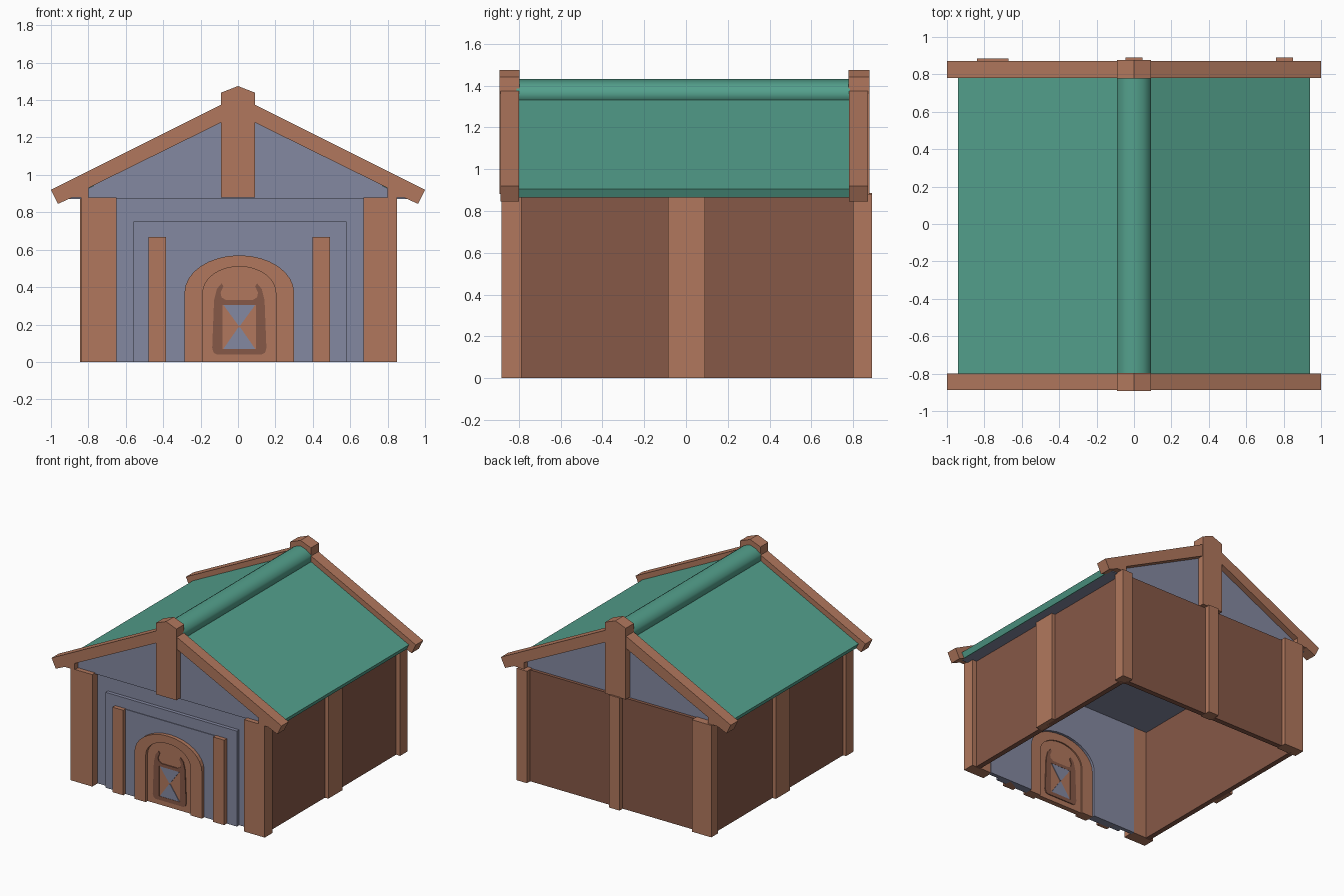
import bpy, bmesh, math

if "Cube" in bpy.data.objects:
    bpy.data.objects.remove(bpy.data.objects["Cube"])


def material(name, rgb):
    m = bpy.data.materials.new(name)
    m.diffuse_color = (*rgb, 1)
    m.use_nodes = True
    m.node_tree.nodes["Principled BSDF"].inputs["Base Color"].default_value = m.diffuse_color
    return m


WOOD = material("light_wood", (0.44, 0.187, 0.11))
DARK = material("dark_wood", (0.24, 0.098, 0.063))
STONE = material("blue_grey_plaster", (0.23, 0.247, 0.355))
GREEN = material("green_roof", (0.088, 0.355, 0.265))


def prism(name, pts, y0, y1, mat):
    """Extrude an (x, z) profile from y0 to y1."""
    bm = bmesh.new()
    f = bm.faces.new([bm.verts.new((x, y0, z)) for x, z in pts])
    ext = bmesh.ops.extrude_face_region(bm, geom=[f], use_keep_orig=True)
    for v in ext["geom"]:
        if isinstance(v, bmesh.types.BMVert):
            v.co.y = y1
    bmesh.ops.recalc_face_normals(bm, faces=bm.faces)
    me = bpy.data.meshes.new(name)
    bm.to_mesh(me)
    bm.free()
    me.materials.append(mat)
    ob = bpy.data.objects.new(name, me)
    bpy.context.collection.objects.link(ob)
    return ob


def box(name, x0, x1, y0, y1, z0, z1, mat):
    return prism(name, [(x0, z0), (x1, z0), (x1, z1), (x0, z1)], y0, y1, mat)


def rect(x0, x1, top):
    return [(x0, 0), (x0, top), (x1, top), (x1, 0)]


def arch(cx, half, spring, top, n=16):
    pts = [(cx - half * math.cos(math.pi * i / n),
            spring + (top - spring) * math.sin(math.pi * i / n)) for i in range(n + 1)]
    return [(cx - half, 0)] + pts + [(cx + half, 0)]


def mirror(pts, cx=0):
    return [(2 * cx - x, z) for x, z in pts]


# Side and back walls (hollow, open underneath)
for side, s in (("left", -1), ("right", 1)):
    box(side + "_wall", s * 0.775, s * 0.815, -0.80, 0.82, 0.0, 0.871, DARK)
    box(side + "_middle_post", s * 0.79, s * 0.845, -0.085, 0.09, 0, 0.871, WOOD)
box("back_wall", -0.80, 0.80, 0.81, 0.85, 0.0, 0.875, DARK)

# Corner and back posts
box("front_post_left", -0.84, -0.65, -0.882, -0.788, 0, 0.88, WOOD)
box("front_post_right", 0.67, 0.85, -0.882, -0.788, 0, 0.88, WOOD)
box("back_post_left", -0.84, -0.67, 0.80, 0.885, 0, 0.88, WOOD)
box("back_post_right", 0.76, 0.85, 0.80, 0.89, 0, 0.88, WOOD)
box("back_post_middle", -0.045, 0.045, 0.80, 0.89, 0, 0.885, WOOD)

# Front facade: nested stepped frames, each filling the opening of the last
INNER = -0.785
wall, step1 = rect(-0.66, 0.68, 0.879), rect(-0.56, 0.58, 0.75)
step2 = rect(-0.475, 0.49, 0.665)
arch_out = arch(0.007, 0.293, 0.37, 0.57)
arch_in = arch(0.007, 0.195, 0.37, 0.51)
prism("front_wall", wall + step1[::-1], -0.815, INNER, STONE)
prism("door_surround_outer", step1 + step2[::-1], -0.843, INNER, STONE)
prism("door_surround_inner", step2 + arch_out[::-1], -0.848, INNER, STONE)
prism("door_arch_frame", arch_out + arch_in[::-1], -0.878, INNER - 0.02, WOOD)
prism("door", arch_in, -0.855, INNER - 0.03, WOOD)
box("door_pillar_left", -0.478, -0.385, -0.876, -0.80, 0, 0.668, WOOD)
box("door_pillar_right", 0.398, 0.493, -0.876, -0.80, 0, 0.668, WOOD)

# Painted horned panel on the door, on both faces
C = 0.007
half = [(0, .04), (-.12, .04), (-.138, .05), (-.145, .075), (-.135, .33), (-.12, .39),
        (-.095, .42), (-.085, .405), (-.1, .37), (-.095, .345), (-.07, .33), (0, .33),
        (0, .305), (-.09, .305), (-.09, .07), (0, .07)]
half = [(x + C, z) for x, z in half]
for where, y0, y1 in (("outside", -0.862, -0.854), ("inside", -0.816, -0.808)):
    prism("door_panel_left_" + where, half, y0, y1, DARK)
    prism("door_panel_right_" + where, mirror(half, C), y0, y1, DARK)
    prism("door_pane_upper_" + where,
          [(C - .085, .305), (C + .085, .305), (C + .005, .195), (C - .005, .195)],
          y0 + .002, y1 - .001, STONE)
    prism("door_pane_lower_" + where,
          [(C - .085, .07), (C + .085, .07), (C + .005, .185), (C - .005, .185)],
          y0 + .002, y1 - .001, STONE)

# Gable block and ceiling
prism("gable", [(-.91, .872), (.91, .872), (0, 1.34)], -0.845, 0.825, STONE)

# Roof slab and rounded ridge cap
prism("roof", [(.94, .905), (0, 1.375), (-.94, .905), (-.92, .865), (0, 1.325), (.92, .865)],
      -0.81, 0.785, GREEN)
ridge = prism("ridge_cap", [(-.09, 1.32), (-.09, 1.385), (-.05, 1.415), (0, 1.432),
                            (.05, 1.415), (.09, 1.385), (.09, 1.32)], -0.81, 0.785, GREEN)
for p in ridge.data.polygons:
    p.use_smooth = abs(p.normal.y) < 0.5

# Barge boards and king posts on both gables
board = [(-1, .92), (-.963, .845), (-.885, .88), (-.8, .88), (-.8, .93), (-.08, 1.285), (-.08, 1.38)]
king = [(-.09, .88), (.09, .88), (.09, 1.44), (0, 1.475), (-.09, 1.44)]
for end, y0, y1, k0, k1 in (("front", -0.888, -0.80, -0.893, -0.797),
                            ("back", 0.78, 0.872, 0.777, 0.877)):
    prism(end + "_barge_board_left", board, y0, y1, WOOD)
    prism(end + "_barge_board_right", mirror(board), y0, y1, WOOD)
    prism(end + "_king_post", king, k0, k1, WOOD)
